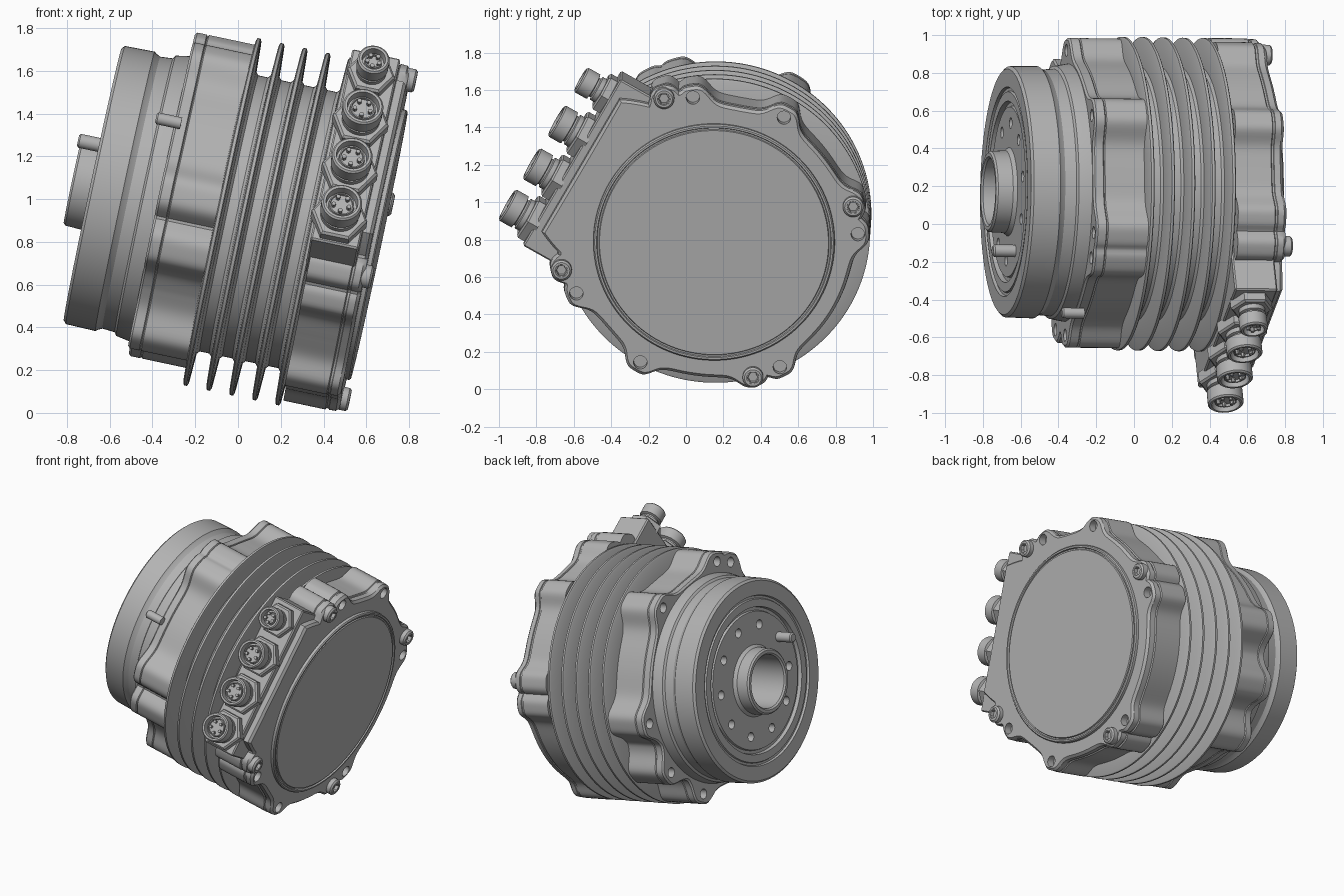
import bpy, bmesh
from math import radians, cos, sin, pi, sqrt
from mathutils import Matrix

cube = bpy.data.objects.get("Cube")
if cube:
    bpy.data.objects.remove(cube, do_unlink=True)

# One bare metal colour
metal = bpy.data.materials.new("bare grey metal")
metal.use_nodes = True
GREY = (0.45, 0.45, 0.45, 1)
metal.diffuse_color = GREY
metal.node_tree.nodes["Principled BSDF"].inputs["Base Color"].default_value = GREY

# The motor is built along X, then tilted nose-up
FRAME = (Matrix.Translation((0, 0.16, 0.924)) @ Matrix.Rotation(radians(-0.9), 4, 'Z')
         @ Matrix.Rotation(radians(12), 4, 'Y'))
# Frame of the slanted connector side: its Y points outward
SIDE = Matrix.Rotation(radians(150), 4, 'X')


def finish(name, bm, local=Matrix(), smooth=30):
    bmesh.ops.recalc_face_normals(bm, faces=bm.faces)
    me = bpy.data.meshes.new(name)
    bm.to_mesh(me)
    bm.free()
    me.materials.append(metal)
    ob = bpy.data.objects.new(name, me)
    bpy.context.collection.objects.link(ob)
    ob.matrix_world = FRAME @ local
    shade(ob, smooth)
    return ob


def shade(ob, angle=30):
    bpy.ops.object.select_all(action='DESELECT')
    ob.select_set(True)
    bpy.context.view_layer.objects.active = ob
    bpy.ops.object.shade_smooth_by_angle(angle=radians(angle))


def lathe(name, profile, steps=128, local=Matrix()):
    """Turn (along, radius) points around X."""
    bm = bmesh.new()
    vs = [bm.verts.new((s, r, 0)) for s, r in profile]
    es = [bm.edges.new(p) for p in zip(vs, vs[1:])]
    bmesh.ops.spin(bm, geom=vs + es, cent=(0, 0, 0), axis=(1, 0, 0),
                   angle=2 * pi, steps=steps, use_merge=True)
    bmesh.ops.remove_doubles(bm, verts=bm.verts, dist=1e-5)
    return finish(name, bm, local)


def loft(name, radius, layers, n=360):
    """Stack copies of a polar outline at (along, offset) layers."""
    bm = bmesh.new()
    rings = []
    for s, off in layers:
        rings.append([bm.verts.new((s, (radius(d) + off) * cos(radians(d)),
                                    (radius(d) + off) * sin(radians(d))))
                      for d in (360 * i / n for i in range(n))])
    for a, b in zip(rings, rings[1:]):
        for i in range(n):
            j = (i + 1) % n
            bm.faces.new((a[i], a[j], b[j], b[i]))
    bm.faces.new(rings[0])
    bm.faces.new(rings[-1])
    return finish(name, bm)


def at(angle, r, s=0):
    return Matrix.Translation((s, r * cos(radians(angle)), r * sin(radians(angle))))


def drill(ob, spots, s, depth, r):
    """Cut round holes with a countersink-free cutter at (angle, radius)."""
    bm = bmesh.new()
    for angle, d in spots:
        bmesh.ops.create_cone(bm, cap_ends=True, segments=24, radius1=r, radius2=r, depth=depth * 2,
                              matrix=at(angle, d, s) @ Matrix.Rotation(pi / 2, 4, 'Y'))
    cutter = finish("hole_cutter", bm)
    cutter.hide_render = True
    mod = ob.modifiers.new("holes", 'BOOLEAN')
    mod.operation, mod.solver, mod.object = 'DIFFERENCE', 'EXACT', cutter
    bpy.context.view_layer.objects.active = ob
    bpy.ops.object.modifier_apply(modifier=mod.name)
    bpy.data.objects.remove(cutter, do_unlink=True)
    shade(ob)


def gap(a, b):
    return abs((a - b + 180) % 360 - 180)


def lobed(d, base, lobes, width):
    return max(base + (peak - base) / (1 + (gap(d, a) / width) ** 4) for a, peak in lobes)


# Finned middle body
profile = [(-0.12, 0), (-0.12, 0.66)]
for k in range(5):
    f = -0.075 + 0.11 * k
    profile += [(f - 0.032, 0.66), (f - 0.019, 0.675), (f - 0.012, 0.82), (f - 0.007, 0.83),
                (f + 0.007, 0.83), (f + 0.012, 0.82), (f + 0.019, 0.675), (f + 0.032, 0.66)]
lathe("finned_body", profile + [(0.42, 0.66), (0.42, 0)], 160)

# Output drum with stepped face, hub ring and bore
drum = lathe("output_drum", [
    (-0.45, 0), (-0.45, 0.175), (-0.78, 0.175), (-0.79, 0.185), (-0.79, 0.205), (-0.78, 0.215),
    (-0.70, 0.218), (-0.68, 0.235), (-0.68, 0.45), (-0.665, 0.455), (-0.665, 0.475), (-0.69, 0.48),
    (-0.69, 0.53), (-0.68, 0.535), (-0.68, 0.55), (-0.695, 0.555), (-0.695, 0.65), (-0.682, 0.665),
    (-0.54, 0.668), (-0.53, 0.66), (-0.51, 0.65), (-0.45, 0.655), (-0.44, 0.67), (-0.36, 0.685),
    (-0.2, 0.685), (-0.2, 0)], 144)
drill(drum, [(149 + 36 * k, 0.365) for k in range(1, 10)], -0.68, 0.06, 0.03)


def pin(name, angle, d, start, end, r):
    lathe(name, [(start, 0), (start, r - 0.008), (start + 0.008, r), (end, r), (end, 0)],
          24, at(angle, d))


pin("drum_dowel", 149, 0.365, -0.80, -0.66, 0.033)
pin("housing_dowel", 150, 0.735, -0.46, -0.34, 0.028)

# Lobed mounting housing behind the drum
mounts = [57, 117, 177, 237, 297, 357, 106, 196, 326]
front = loft("mounting_housing", lambda d: lobed(d, 0.70, [(a, 0.82) for a in mounts], 8.5),
             [(-0.37, -0.012), (-0.36, 0), (-0.315, 0), (-0.31, -0.008), (-0.305, 0), (-0.075, 0)])
drill(front, [(a, 0.755) for a in mounts], -0.37, 0.07, 0.033)

# End housing and cover plate, flat on the connector side
bolts = [(3, 0.77), (61, 0.775), (98, 0.795), (201, 0.79), (239, 0.77), (297, 0.77)]
screws = [(14.7, 0.77), (108.6, 0.83), (190.5, 0.83), (285.6, 0.765)]
lobes = [(a, r + 0.062) for a, r in bolts + screws]


def cover_outline(d):
    off = gap(d, 150)
    flat = 0.825 / cos(radians(min(off, 27))) - max(0, off - 27) * 0.012
    return max(lobed(d, 0.745, lobes, 6.5), flat)


loft("end_housing", cover_outline, [(0.385, 0), (0.585, 0), (0.59, -0.008)])
cover = loft("cover_plate", cover_outline,
             [(0.58, -0.008), (0.60, -0.008), (0.602, -0.002), (0.635, -0.004), (0.65, -0.02)])
drill(cover, bolts, 0.65, 0.05, 0.036)
lathe("cover_disc", [(0.6, 0), (0.6, 0.648), (0.668, 0.645), (0.675, 0.638), (0.675, 0.628),
                     (0.665, 0.624), (0.665, 0.616), (0.673, 0.612), (0.673, 0)])

# Cover screws with hexagonal sockets
for a, r in screws:
    lathe("cover_screw", [(0.63, 0), (0.63, 0.055), (0.678, 0.055), (0.688, 0.045),
                          (0.688, 0.034), (0.686, 0.032)], 32, at(a, r))
    lathe("screw_socket", [(0.63, 0), (0.63, 0.05), (0.687, 0.045), (0.687, 0.03),
                           (0.665, 0.026), (0.665, 0)], 6, at(a, r))

# Connector block
bm = bmesh.new()
bmesh.ops.create_cube(bm, size=1, matrix=Matrix.Translation((0.485, 0.71, 0.015))
                      @ Matrix.Diagonal((0.23, 0.32, 1.05, 1)))
bmesh.ops.bevel(bm, geom=bm.edges[:], offset=0.008, segments=1, affect='EDGES')
finish("connector_block", bm, SIDE)

# Four round plugs with hex nuts, barrels and contacts
for tau, r in ((-0.41, 0.095), (-0.15, 0.095), (0.12, 0.095), (0.38, 0.075)):
    place = SIDE @ Matrix.Translation((0.48, 0, -tau)) @ Matrix.Rotation(pi / 2, 4, 'Z')
    lathe("connector_nut", [(0.85, 0), (0.85, r + 0.038), (0.91, r + 0.038),
                            (0.92, r + 0.026), (0.92, 0)], 6, place)
    lathe("connector_barrel", [
        (0.9, 0), (0.9, r - 0.005), (0.945, r - 0.005), (0.95, r - 0.018), (0.96, r - 0.018),
        (0.965, r), (1.035, r), (1.043, r - 0.008), (1.043, r - 0.02), (1.0, r - 0.024),
        (1.0, r - 0.034), (1.025, r - 0.036), (1.025, r - 0.042), (1.012, r - 0.044),
        (1.012, 0)], 48, place)
    for k in range(5):
        lathe("connector_contact", [(1.0, 0), (1.0, 0.01), (1.034, 0.01), (1.036, 0)], 12,
              place @ at(72 * k + 18, 0.4 * r))
